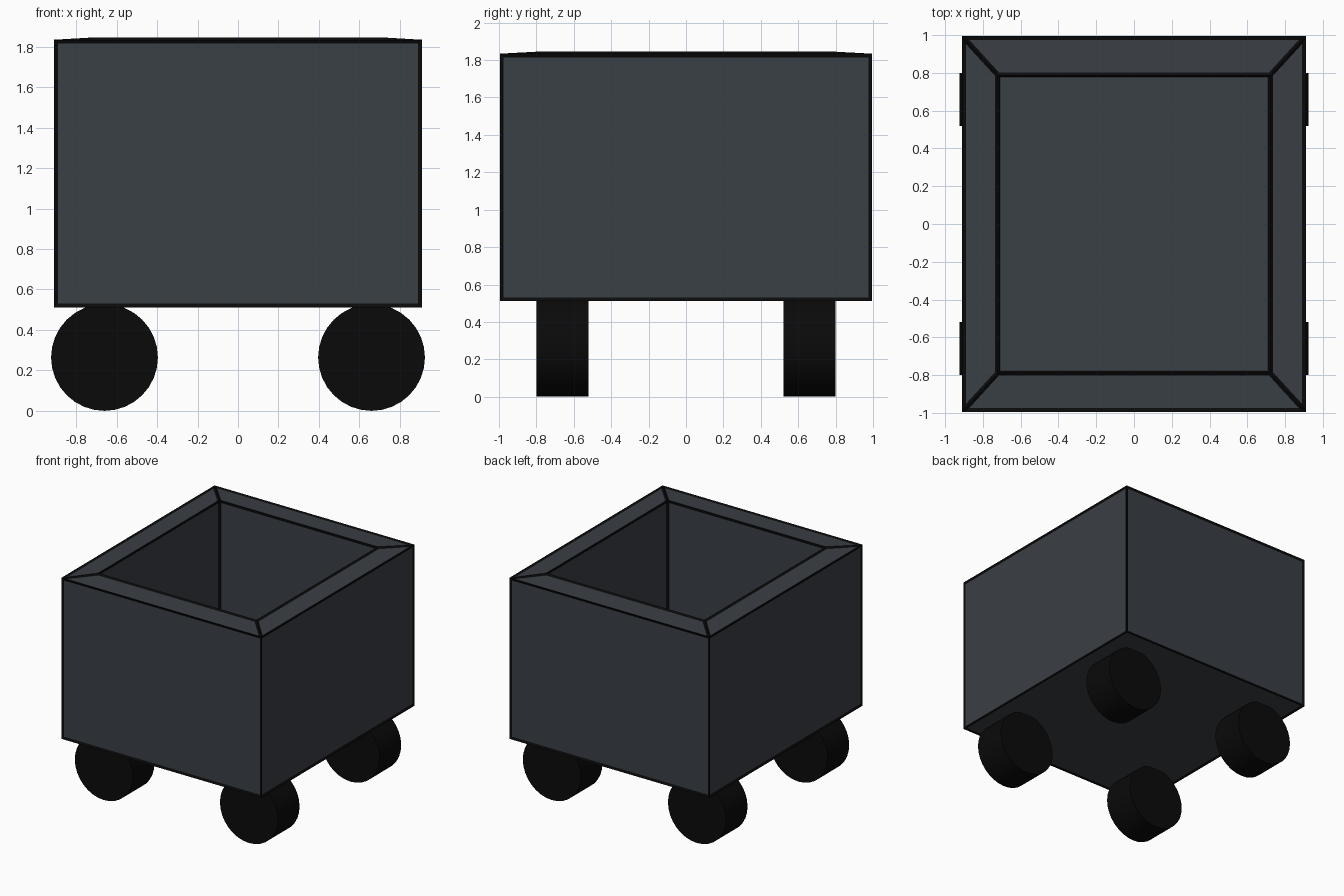
import bpy, bmesh, math

if "Cube" in bpy.data.objects:
    bpy.data.objects.remove(bpy.data.objects["Cube"])


def material(name, rgb):
    m = bpy.data.materials.new(name)
    m.diffuse_color = (*rgb, 1)
    m.use_nodes = True
    m.node_tree.nodes["Principled BSDF"].inputs["Base Color"].default_value = m.diffuse_color
    return m


slate = material("slate", (0.042, 0.05, 0.06))
black = material("black", (0.003, 0.003, 0.003))

HX, HY = 0.903, 0.9875      # half size of the box
Z0, Z1 = 0.518, 1.827       # underside and rim height
FLOOR = 0.66                # inside floor height
INNER = 0.80                # opening size relative to the outside


def box_mesh(name):
    """Open box: rings from the underside, over the rim, down to the floor."""
    bm = bmesh.new()
    rings = []
    for s, z in ((1, Z0), (1, Z1), (INNER, Z1 + 0.007), (INNER, FLOOR)):
        rings.append([bm.verts.new((x * HX * s, y * HY * s, z))
                      for x, y in ((-1, -1), (1, -1), (1, 1), (-1, 1))])
    for a, b in zip(rings, rings[1:]):
        for i in range(4):
            j = (i + 1) % 4
            bm.faces.new((a[i], a[j], b[j], b[i]))
    bm.faces.new(rings[0][::-1])
    bm.faces.new(rings[-1])
    bmesh.ops.recalc_face_normals(bm, faces=bm.faces)
    me = bpy.data.meshes.new(name)
    bm.to_mesh(me)
    bm.free()
    return me


def add_box(name, mat):
    ob = bpy.data.objects.new(name, box_mesh(name))
    ob.data.materials.append(mat)
    bpy.context.collection.objects.link(ob)
    return ob


# Box body
add_box("box_body", slate)

# Black trim along every edge of the box
trim = add_box("edge_trim", black)
wire = trim.modifiers.new("wire", "WIREFRAME")
wire.thickness = 0.025
wire.offset = 0
wire.use_even_offset = True
wire.use_replace = True

# Four wheels
for side, sx in (("left", -1), ("right", 1)):
    for end, sy in (("front", -1), ("back", 1)):
        bpy.ops.mesh.primitive_cylinder_add(
            vertices=32, radius=0.264, depth=0.28,
            location=(sx * 0.66, sy * 0.66, 0.264),
            rotation=(math.pi / 2, 0, 0))
        wheel = bpy.context.object
        wheel.name = f"{end}_{side}_wheel"
        wheel.data.materials.append(black)
        bpy.ops.object.shade_smooth_by_angle(angle=math.radians(30))
